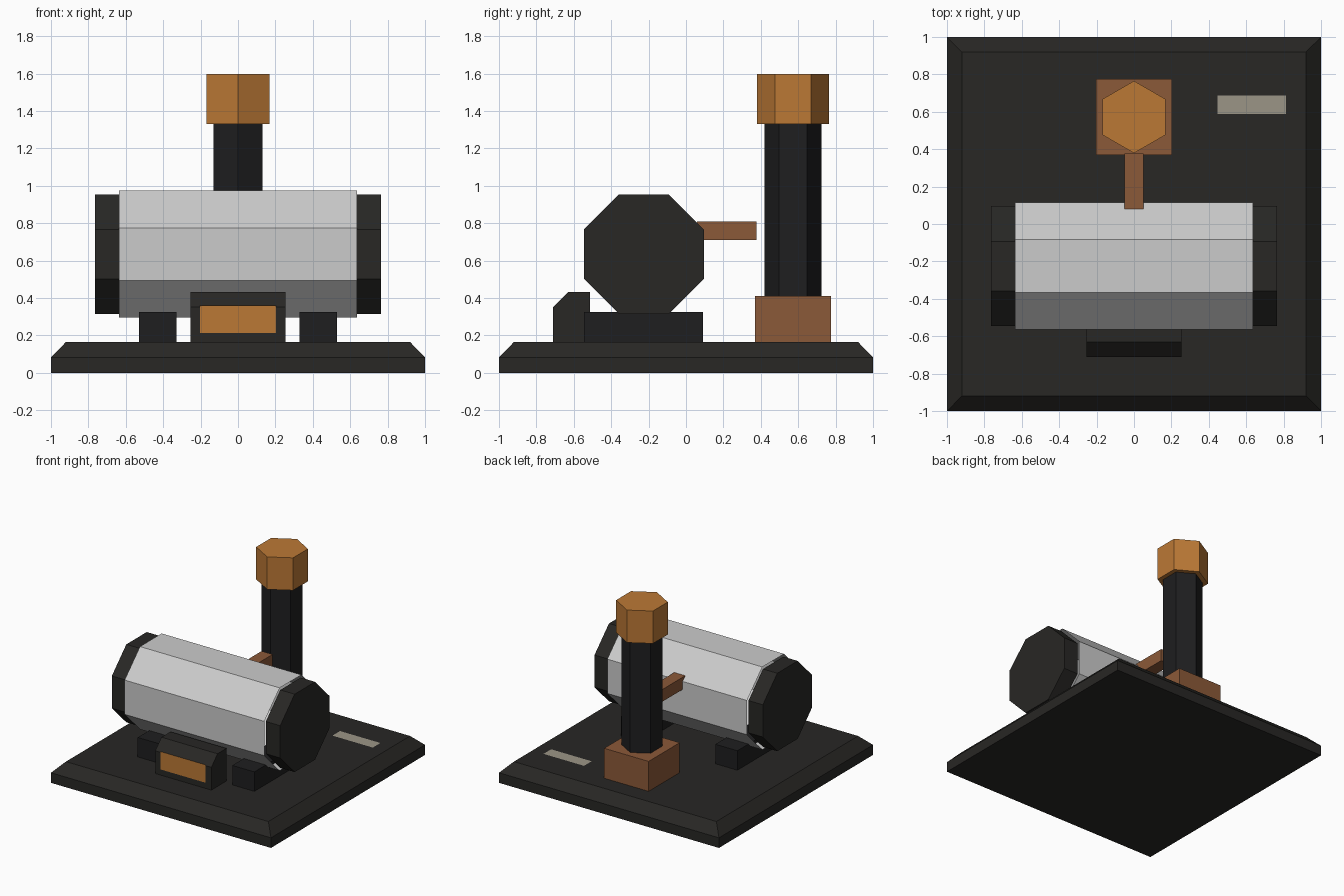
import bpy, bmesh
from math import cos, sin, pi

if "Cube" in bpy.data.objects:
    bpy.data.objects.remove(bpy.data.objects["Cube"])


def material(name, r, g, b):
    m = bpy.data.materials.new(name)
    m.diffuse_color = (r, g, b, 1)
    m.use_nodes = True
    m.node_tree.nodes["Principled BSDF"].inputs["Base Color"].default_value = m.diffuse_color
    return m


DARK = material("dark_iron", 0.021, 0.020, 0.018)
BLACK = material("black_iron", 0.013, 0.013, 0.014)
STEEL = material("steel", 0.55, 0.55, 0.55)
COPPER = material("copper", 0.26, 0.10, 0.04)
ORANGE = material("orange", 0.50, 0.19, 0.036)
PALE = material("pale_plate", 0.33, 0.30, 0.24)


def loft(name, rings, mat, caps=True):
    """Skin matching rings of points, optionally closing both ends."""
    bm = bmesh.new()
    loops = [[bm.verts.new(p) for p in ring] for ring in rings]
    n = len(loops[0])
    for a, b in zip(loops, loops[1:]):
        for i in range(n):
            j = (i + 1) % n
            bm.faces.new((a[i], a[j], b[j], b[i]))
    if caps:
        bm.faces.new(loops[0][::-1])
        bm.faces.new(loops[-1])
    bmesh.ops.recalc_face_normals(bm, faces=bm.faces[:])
    me = bpy.data.meshes.new(name)
    bm.to_mesh(me)
    bm.free()
    me.materials.append(mat)
    ob = bpy.data.objects.new(name, me)
    bpy.context.collection.objects.link(ob)
    return ob


def rect(x0, x1, y0, y1, z):
    return [(x0, y0, z), (x1, y0, z), (x1, y1, z), (x0, y1, z)]


def box(name, x0, x1, y0, y1, z0, z1, mat):
    return loft(name, [rect(x0, x1, y0, y1, z) for z in (z0, z1)], mat)


def quad(name, pts, mat):
    me = bpy.data.meshes.new(name)
    me.from_pydata(pts, [], [(0, 1, 2, 3)])
    me.materials.append(mat)
    ob = bpy.data.objects.new(name, me)
    bpy.context.collection.objects.link(ob)


def octagon(x, apothem):
    r = apothem / cos(pi / 8)
    angles = [pi / 8 + k * pi / 4 for k in range(8)]
    return [(x, -0.225 + r * cos(a), 0.635 + r * sin(a)) for a in angles]


def hexagon(r, z):
    angles = [pi / 2 + k * pi / 3 for k in range(6)]
    return [(r * cos(a), 0.572 + r * sin(a), z) for a in angles]


# base slab with chamfered top edge
loft("base", [rect(-s, s, -s, s, z)
              for s, z in ((1, 0), (1, 0.083), (0.92, 0.165))], DARK)

# boiler: open-ended shell over two end caps
loft("boiler_shell", [octagon(-0.635, 0.34), octagon(0.635, 0.34)], STEEL, caps=False)
for side, s in (("left", -1), ("right", 1)):
    loft(side + "_boiler_cap", [octagon(s * 0.635, 0.32), octagon(s * 0.765, 0.32)], DARK)
    # saddle supports
    x0, x1 = sorted((s * 0.33, s * 0.53))
    box(side + "_saddle", x0, x1, -0.545, 0.09, 0.165, 0.325, BLACK)

# firebox with chamfered front and glowing door
profile = [(-0.71, 0.165), (-0.71, 0.352), (-0.63, 0.433), (-0.513, 0.433), (-0.513, 0.165)]
loft("firebox", [[(x, y, z) for y, z in profile] for x in (-0.255, 0.255)], DARK)
quad("firebox_door", [(-0.203, -0.713, 0.213), (0.203, -0.713, 0.213),
                      (0.203, -0.713, 0.36), (-0.203, -0.713, 0.36)], ORANGE)

# chimney
box("chimney_foot", -0.202, 0.202, 0.37, 0.774, 0.165, 0.411, COPPER)
loft("chimney_shaft", [hexagon(0.152, 0.411), hexagon(0.152, 1.33)], BLACK)
loft("chimney_crown", [hexagon(0.193, 1.33), hexagon(0.193, 1.597)], ORANGE)

# pipe from the boiler towards the chimney
box("steam_pipe", -0.05, 0.05, 0.06, 0.378, 0.71, 0.81, COPPER)

# flat plate on the base
quad("base_plate", rect(0.446, 0.814, 0.588, 0.687, 0.168), PALE)
